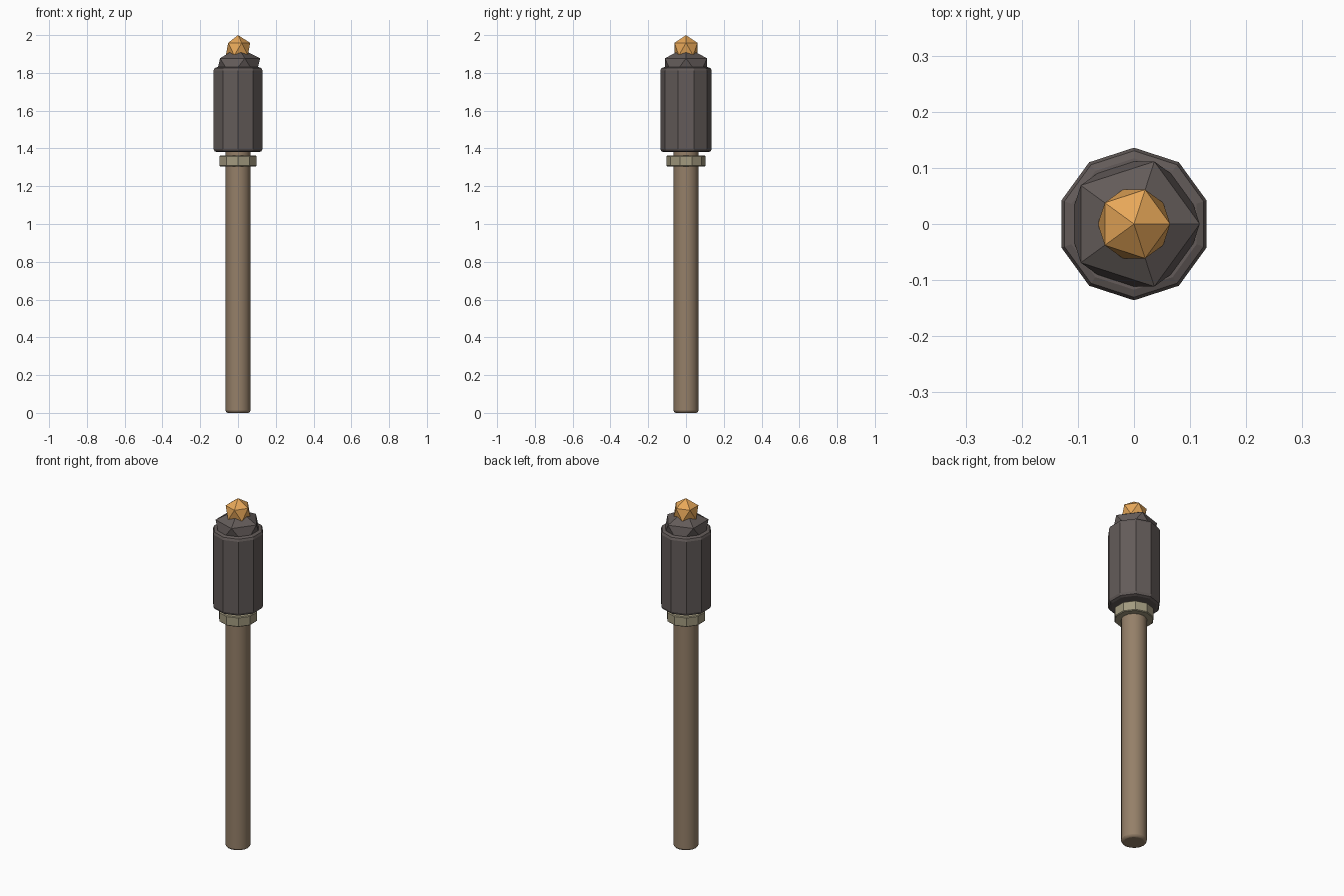
import bpy
from math import radians

if "Cube" in bpy.data.objects:
    bpy.data.objects.remove(bpy.data.objects["Cube"])


def material(name, rgb):
    m = bpy.data.materials.new(name)
    m.diffuse_color = (*rgb, 1)
    m.use_nodes = True
    m.node_tree.nodes["Principled BSDF"].inputs["Base Color"].default_value = m.diffuse_color
    return m


def finish(name, mat):
    ob = bpy.context.object
    ob.name = name
    ob.data.materials.append(mat)
    return ob


def rod(name, sides, radius, z0, z1, mat, bevel=0, segments=2):
    bpy.ops.mesh.primitive_cylinder_add(vertices=sides, radius=radius, depth=z1 - z0,
                                        location=(0, 0, (z0 + z1) / 2))
    ob = finish(name, mat)
    if bevel:
        # Only the rims are bevelled, the upright edges stay crisp
        mod = ob.modifiers.new("rim_bevel", 'BEVEL')
        mod.width = bevel
        mod.segments = segments
        mod.limit_method = 'ANGLE'
        mod.angle_limit = radians(60)
    return ob


def gem(name, radius, height, z, mat):
    bpy.ops.mesh.primitive_ico_sphere_add(subdivisions=1, radius=1, location=(0, 0, z))
    ob = finish(name, mat)
    ob.scale = (radius, radius, height)
    return ob


wood = material("wood", (0.30, 0.215, 0.14))
brass = material("pale_brass", (0.36, 0.32, 0.21))
char = material("charred_wrap", (0.125, 0.105, 0.10))
ember = material("ember", (0.80, 0.39, 0.10))

# Long wooden handle, running up into the head
handle = rod("handle", 16, 0.066, 0.0, 1.40, wood, 0.012)
bpy.ops.object.shade_smooth_by_angle(angle=radians(35))

# Collar ring and wrapped head
rod("collar_ring", 10, 0.103, 1.305, 1.362, brass, 0.004, 1)
rod("head_wrap", 10, 0.136, 1.38, 1.83, char, 0.018)

# Faceted coal and glowing tip
gem("coal", 0.131, 0.106, 1.83, char)
gem("ember_tip", 0.072, 0.074, 1.926, ember)
